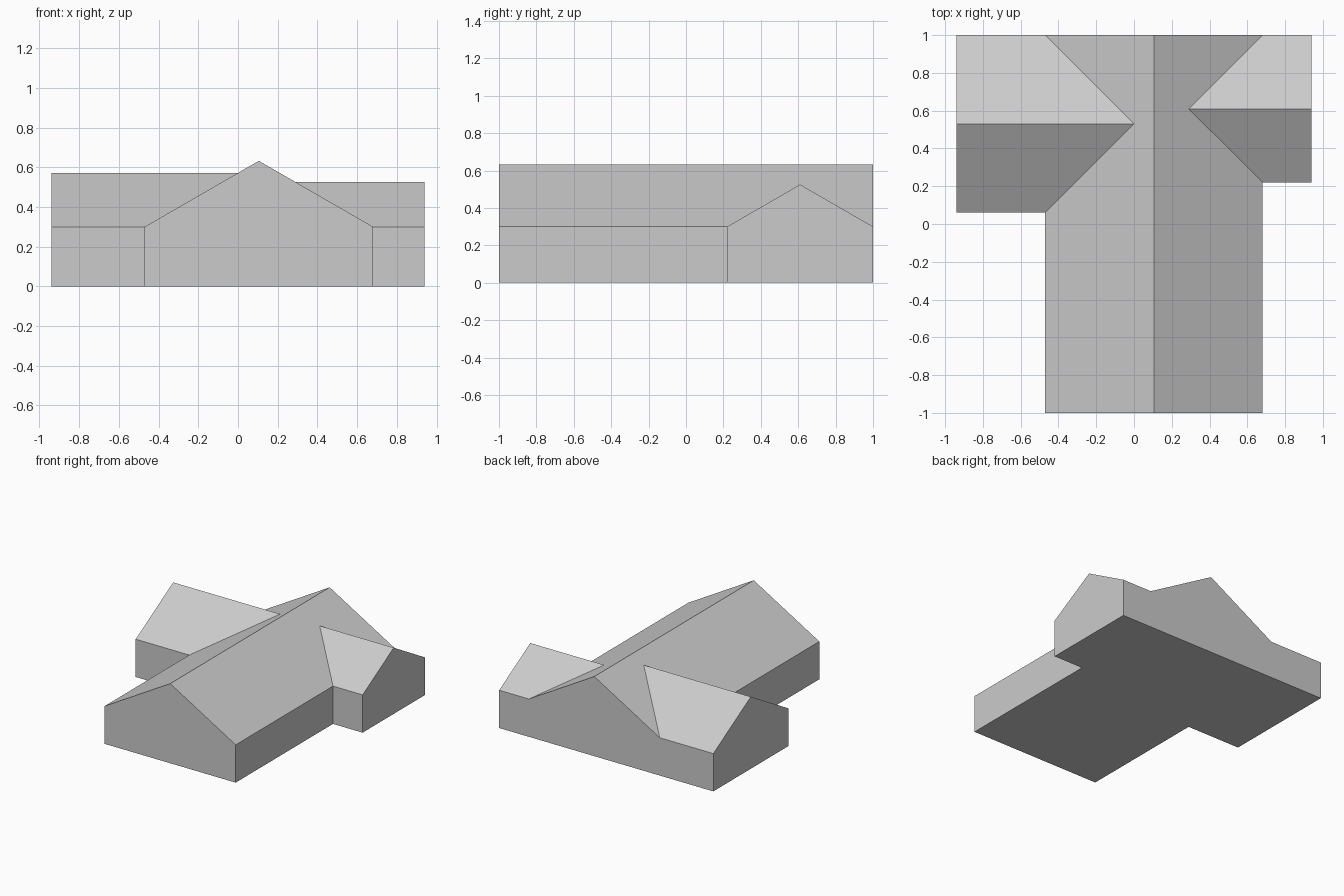
import bpy
import bmesh
import math
from mathutils import Vector

if "Cube" in bpy.data.objects:
    bpy.data.objects.remove(bpy.data.objects["Cube"])

EAVE = 0.30                          # wall height
PITCH = math.tan(math.radians(30))   # roof slope

grey = bpy.data.materials.new("light_grey")
grey.use_nodes = True
colour = (0.6, 0.6, 0.6, 1)
grey.diffuse_color = colour
grey.node_tree.nodes["Principled BSDF"].inputs["Base Color"].default_value = colour


def gabled_block(name, low, high, start, end, along):
    """Walls plus gable roof: spans low..high, extruded start..end along an axis."""
    mid = (low + high) / 2
    ridge = EAVE + (high - low) / 2 * PITCH
    profile = [(low, 0), (high, 0), (high, EAVE), (mid, ridge), (low, EAVE)]
    bm = bmesh.new()
    if along == "y":
        points = [(u, start, z) for u, z in profile]
        step = Vector((0, end - start, 0))
    else:
        points = [(start, u, z) for u, z in profile]
        step = Vector((end - start, 0, 0))
    base = bm.faces.new([bm.verts.new(p) for p in points])
    moved = bmesh.ops.extrude_face_region(bm, geom=[base], use_keep_orig=True)["geom"]
    bmesh.ops.translate(bm, vec=step, verts=[v for v in moved if isinstance(v, bmesh.types.BMVert)])
    bmesh.ops.recalc_face_normals(bm, faces=bm.faces)
    mesh = bpy.data.meshes.new(name)
    bm.to_mesh(mesh)
    bm.free()
    mesh.materials.append(grey)
    obj = bpy.data.objects.new(name, mesh)
    bpy.context.collection.objects.link(obj)
    return obj


# Main hall running front to back, with a wing on each side
house = gabled_block("house", -0.47, 0.68, -1, 1, "y")
wings = [
    gabled_block("right_wing", 0.06, 1, -0.94, 0.05, "x"),
    gabled_block("left_wing", 0.22, 1, 0.25, 0.94, "x"),
]

# Join the wings into one solid, with clean valleys
bpy.context.view_layer.objects.active = house
for wing in wings:
    mod = house.modifiers.new("join_" + wing.name, "BOOLEAN")
    mod.operation = "UNION"
    mod.solver = "EXACT"
    mod.object = wing
    bpy.ops.object.modifier_apply(modifier=mod.name)
    bpy.data.objects.remove(wing)

# Merge the flush back wall and floor into single flat faces
bm = bmesh.new()
bm.from_mesh(house.data)
bmesh.ops.remove_doubles(bm, verts=bm.verts, dist=0.0005)
bmesh.ops.dissolve_limit(bm, angle_limit=0.01, verts=bm.verts, edges=bm.edges)
bm.to_mesh(house.data)
bm.free()
